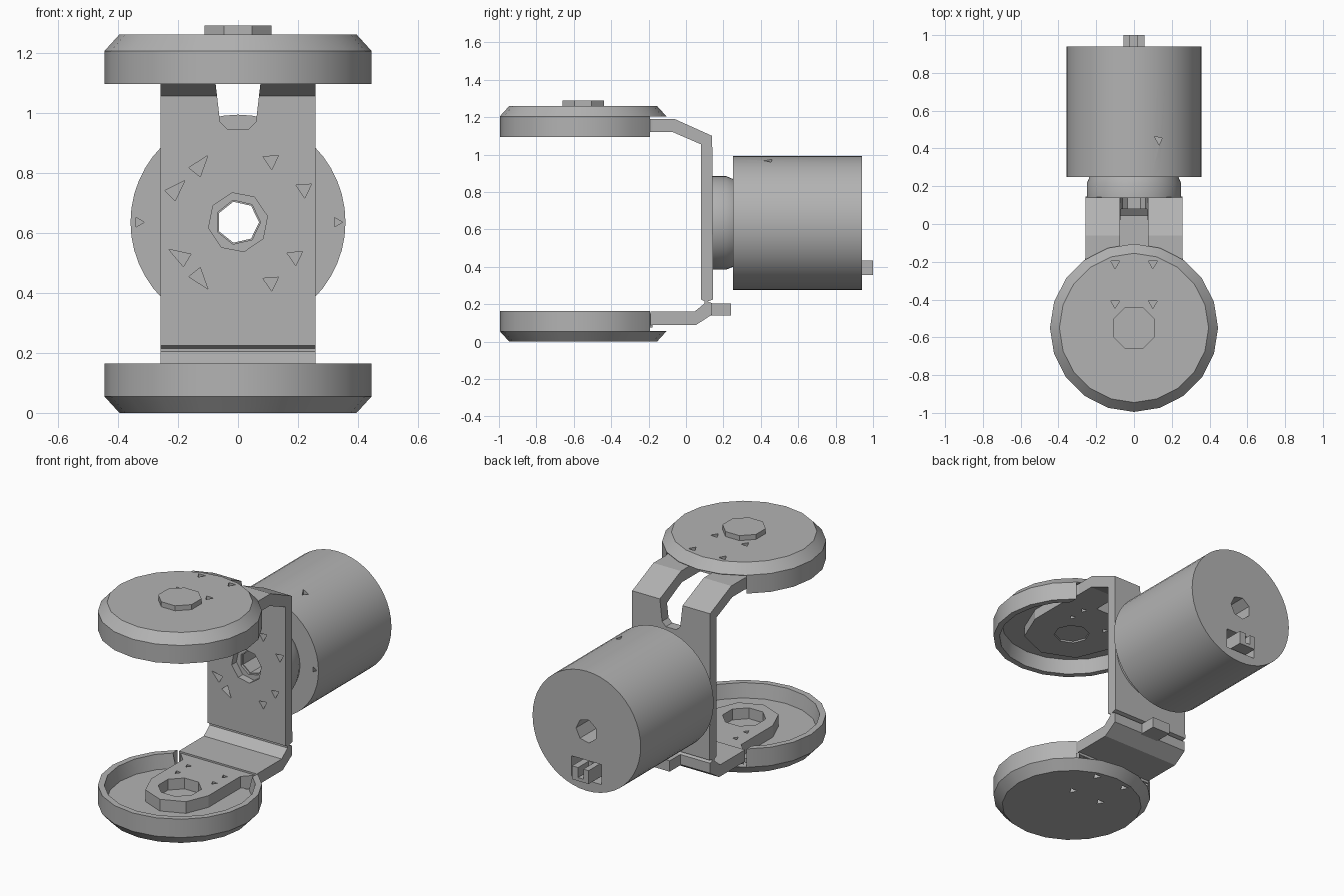
import bpy, bmesh, math
from mathutils import Vector, Matrix

cube = bpy.data.objects.get("Cube")
if cube:
    bpy.data.objects.remove(cube, do_unlink=True)

grey = bpy.data.materials.new("plain grey")
grey.use_nodes = True
grey.diffuse_color = (0.45, 0.45, 0.45, 1)
grey.node_tree.nodes["Principled BSDF"].inputs["Base Color"].default_value = (0.45, 0.45, 0.45, 1)

AXES = {"x": lambda a, b, t: (t, a, b),
        "y": lambda a, b, t: (a, t, b),
        "z": lambda a, b, t: (a, b, t)}


def finish(name, bm):
    bmesh.ops.remove_doubles(bm, verts=bm.verts, dist=1e-5)
    bmesh.ops.recalc_face_normals(bm, faces=bm.faces)
    mesh = bpy.data.meshes.new(name)
    bm.to_mesh(mesh)
    bm.free()
    mesh.materials.append(grey)
    obj = bpy.data.objects.new(name, mesh)
    bpy.context.collection.objects.link(obj)
    return obj


def prism(name, points, axis, lo, hi):
    """Extrude a flat outline along an axis."""
    bm = bmesh.new()
    place = AXES[axis]
    face = bm.faces.new([bm.verts.new(place(a, b, lo)) for a, b in points])
    ext = bmesh.ops.extrude_face_region(bm, geom=[face])
    move = Vector(place(0, 0, hi - lo))
    bmesh.ops.translate(bm, vec=move, verts=[v for v in ext["geom"] if isinstance(v, bmesh.types.BMVert)])
    return finish(name, bm)


def ngon(cx, cy, r, sides, turn=0.0, stretch=1.0):
    """Outline of a regular polygon, optionally stretched along its turn."""
    spin = Matrix.Rotation(turn, 2)
    pts = []
    for i in range(sides):
        a = math.tau * i / sides
        p = spin @ Vector((r * stretch * math.cos(a), r * math.sin(a)))
        pts.append((cx + p.x, cy + p.y))
    return pts


def rect(a, b, c, d):
    return [(a, c), (b, c), (b, d), (a, d)]


def lathe(name, profile, sides, centre, matrix=Matrix()):
    """Revolve a (radius, height) outline about the z axis, then place it."""
    bm = bmesh.new()
    verts = [bm.verts.new((r, 0, h)) for r, h in profile]
    edges = [bm.edges.new((verts[i - 1], verts[i])) for i in range(len(verts))
             if profile[i - 1][0] + profile[i][0] > 0]
    bmesh.ops.spin(bm, geom=verts + edges, axis=(0, 0, 1), cent=(0, 0, 0),
                   angle=math.tau, steps=sides, use_duplicate=False)
    bm.transform(Matrix.Translation(centre) @ matrix)
    return finish(name, bm)


def cut(obj, *cutters):
    bpy.context.view_layer.objects.active = obj
    for c in cutters:
        c.hide_render = True
        mod = obj.modifiers.new("cut", "BOOLEAN")
        mod.operation = "DIFFERENCE"
        mod.solver = "EXACT"
        mod.object = c
        bpy.ops.object.modifier_apply(modifier=mod.name)
        bpy.data.objects.remove(c, do_unlink=True)


def smooth(obj):
    bpy.ops.object.select_all(action="DESELECT")
    obj.select_set(True)
    bpy.context.view_layer.objects.active = obj
    bpy.ops.object.shade_smooth_by_angle(angle=math.radians(25))


HUB = 0.635      # height of the motor axis
CAP_Y = -0.55    # centre of both caps

# Round caps: shallow open dishes facing each other, notched for the arms
dish = [(0, 0), (0.395, 0), (0.445, 0.055), (0.445, 0.165),
        (0.41, 0.165), (0.395, 0.08), (0, 0.08)]
for name, base, flip in (("lower_cap", 0.0, 1), ("upper_cap", 1.26, -1)):
    cap = lathe(name, dish, 20, (0, CAP_Y, base), Matrix.Diagonal((1, 1, flip, 1)))
    z = sorted((base + flip * 0.057, base + flip * 0.25))
    cuts = [prism("notch", rect(-0.265, 0.265, -0.24, 0.1), "z", *z)]
    for x in (-0.1, 0.1):
        for y in (-0.21, -0.42):
            z = sorted((base - flip * 0.05, base + flip * 0.05))
            cuts.append(prism("screw_hole", ngon(x, y, 0.027, 3, 0.5), "z", *z))
    cut(cap, *cuts)
    smooth(cap)

# Bent bracket: upper arm, upright plate and lower arm in one side profile
bracket = prism("bracket", [
    (-0.19, 1.19), (-0.06, 1.19), (0.14, 1.10), (0.145, 0.225), (0.115, 0.215),
    (0.14, 0.205), (0.14, 0.145), (0.055, 0.09), (-0.19, 0.09), (-0.19, 0.16),
    (0.045, 0.16), (0.10, 0.205), (0.10, 0.215), (0.08, 0.225), (0.08, 1.055),
    (-0.07, 1.12), (-0.19, 1.12)], "x", -0.258, 0.258)
holes = [prism("slot", [(-0.06, 0.97), (-0.035, 0.945), (0.035, 0.945), (0.06, 0.97),
                        (0.075, 1.10), (0.075, 1.3), (-0.075, 1.3), (-0.075, 1.10)], "y", -0.3, 0.3),
         prism("hub_hole", ngon(0, HUB, 0.1, 8, 0.2), "y", 0, 0.125),
         prism("shaft_hole", ngon(0, HUB, 0.075, 7), "y", 0, 0.3)]
for x, z in ((0.11, 0.84), (0.22, 0.745), (0.19, 0.52), (0.11, 0.435)):
    holes.append(prism("screw_hole", ngon(x, z, 0.03, 3, 0.6), "y", 0, 0.13))
for x, z, turn in ((-0.21, 0.74, 0.8), (-0.13, 0.82, 0.9), (-0.19, 0.52, 2.6), (-0.13, 0.45, -0.9)):
    holes.append(prism("worn_hole", ngon(x, z, 0.028, 3, turn, 1.7), "y", 0, 0.13))
cut(bracket, *holes)


# Arm ends: tapered tongues with a round eye, lying in the caps
def arm_end(name, half, lo, hi, slotted):
    end = [(half * math.cos(a), CAP_Y - half * math.sin(a))
           for a in (math.pi * i / 4 for i in range(5))]
    outline = [(-0.258, -0.18), (0.258, -0.18), (half, -0.25)] + end + [(-half, -0.25)]
    arm = prism(name, outline, "z", lo, hi)
    cuts = [prism("eye", ngon(0, CAP_Y, 0.12, 8, math.pi / 8), "z", lo + 0.01, hi + 0.1)]
    if slotted:
        cuts = [prism("eye", ngon(0, CAP_Y, 0.1, 8), "z", lo - 0.1, hi - 0.01),
                prism("slot_end", rect(-0.075, 0.075, -0.24, 0), "z", lo - 0.1, hi + 0.1)]
    cuts += [prism("pin_hole", ngon(x, y, 0.02, 3, 0.4), "z", lo - 0.1, hi + 0.1)
             for x in (-0.12, 0.12) for y in (-0.3, -0.4)]
    cut(arm, *cuts)


arm_end("lower_arm_end", 0.19, 0.075, 0.15, False)
arm_end("upper_arm_end", 0.27, 1.12, 1.19, True)

# Hinge stub under the motor
prism("hinge_stub", rect(0.12, 0.24, 0.14, 0.205), "x", -0.06, 0.06)

# Motor: mounting boss and barrel revolved about the y axis
to_y = Matrix.Rotation(-math.pi / 2, 4, "X")
motor = lathe("motor", [(0, 0.14), (0.25, 0.14), (0.25, 0.215), (0.235, 0.25), (0.358, 0.25),
                        (0.358, 0.94), (0, 0.94)], 48, (0, 0, HUB), to_y)
cuts = [prism("bore", ngon(0, HUB, 0.07, 7), "y", 0, 1.1),
        prism("socket", rect(-0.1, 0.1, 0.34, 0.46), "y", 0.84, 1.1)]
cuts += [prism("screw_hole", ngon(x, HUB, 0.018, 3), "y", 0.2, 0.29) for x in (-0.33, 0.33)]
cuts.append(prism("side_hole", ngon(0.13, 0.445, 0.03, 3, 0.5, 0.7), "z", 0.93, 1.1))
cut(motor, *cuts)
smooth(motor)

# Plug and its pins in the rear socket
plug = prism("plug", rect(-0.055, 0.055, 0.355, 0.435), "y", 0.84, 1.0)
cut(plug, prism("plug_slot", rect(-0.02, 0.015, 0.375, 0.5), "y", 0.9, 1.1))
